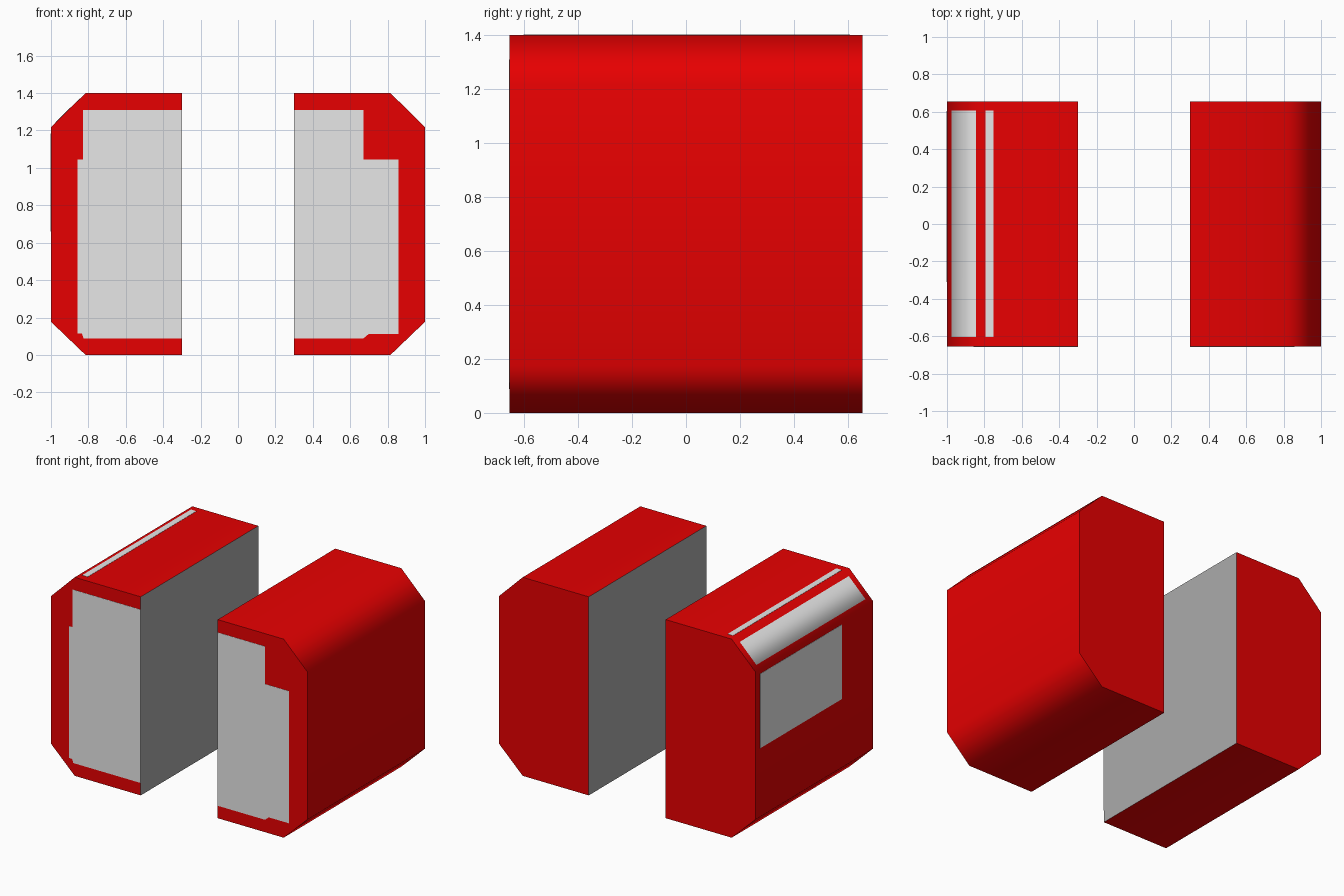
import bpy, bmesh, math
from mathutils import Vector

if "Cube" in bpy.data.objects:
    bpy.data.objects.remove(bpy.data.objects["Cube"])

D, T = 0.655, 0.0015      # half depth, plate thickness


def material(name, rgb):
    m = bpy.data.materials.new(name)
    m.diffuse_color = (*rgb, 1)
    m.use_nodes = True
    m.node_tree.nodes["Principled BSDF"].inputs["Base Color"].default_value = m.diffuse_color
    return m


red = material("red", (0.8, 0.0, 0.0003))
grey = material("light grey", (0.8, 0.8, 0.8))
dark = material("mid grey", (0.41, 0.41, 0.41))


def prism(name, points, direction, mats):
    """Extrude a planar outline along a direction into a closed solid."""
    bm = bmesh.new()
    face = bm.faces.new([bm.verts.new(p) for p in points])
    ext = bmesh.ops.extrude_face_region(bm, geom=[face], use_keep_orig=True)
    moved = [g for g in ext["geom"] if isinstance(g, bmesh.types.BMVert)]
    bmesh.ops.translate(bm, verts=moved, vec=Vector(direction))
    bmesh.ops.recalc_face_normals(bm, faces=bm.faces)
    me = bpy.data.meshes.new(name)
    bm.to_mesh(me)
    bm.free()
    for m in mats:
        me.materials.append(m)
    ob = bpy.data.objects.new(name, me)
    bpy.context.collection.objects.link(ob)
    return ob


# Two chamfered half shells, darker grey on the faces that look at each other
half = [(0.30, 0), (0.815, 0), (1, 0.177), (1, 1.218), (0.815, 1.4), (0.30, 1.4)]
for name, s in (("left_shell", -1), ("right_shell", 1)):
    ob = prism(name, [(s * x, -D, z) for x, z in half], (0, 2 * D, 0), [red, dark])
    for p in ob.data.polygons:
        p.material_index = 1 if p.normal.x * s < -0.9 else 0
    bpy.ops.object.select_all(action='DESELECT')
    ob.select_set(True)
    bpy.context.view_layer.objects.active = ob
    bpy.ops.object.shade_smooth_by_angle(angle=math.radians(50))
    wn = ob.modifiers.new("weighted_normals", 'WEIGHTED_NORMAL')
    wn.keep_sharp = True

# Stepped panels on the front
left = [(-0.30, 0.088), (-0.825, 0.088), (-0.835, 0.115), (-0.857, 0.115),
        (-0.857, 1.045), (-0.83, 1.045), (-0.83, 1.31), (-0.30, 1.31)]
right = [(0.30, 0.088), (0.67, 0.088), (0.70, 0.113), (0.858, 0.113),
         (0.858, 1.045), (0.67, 1.045), (0.67, 1.31), (0.30, 1.31)]
for name, pts in (("left_front_panel", left), ("right_front_panel", right)):
    prism(name, [(x, -D, z) for x, z in pts], (0, -T, 0), [grey])


# Panels on the top, chamfer and outer side of the left shell
def strip(name, a, b, y0, y1, normal):
    pts = [(a[0], y0, a[1]), (b[0], y0, b[1]), (b[0], y1, b[1]), (a[0], y1, a[1])]
    return prism(name, pts, Vector(normal).normalized() * T, [grey])


def chamfer(x):
    return (x, 1.218 + (x + 1) * 0.182 / 0.185)


strip("top_stripe", (-0.793, 1.4), (-0.75, 1.4), -0.603, 0.608, (0, 0, 1))
strip("side_panel", (-1, 0.66), (-1, 1.185), -0.31, 0.603, (-1, 0, 0))
panel = strip("chamfer_panel", chamfer(-0.975), chamfer(-0.845), -0.605, 0.608,
              (-0.182, 0, 0.185))

# The chamfer panel follows the soft shading of the shell beneath it
me = panel.data
me.shade_smooth()
normals = []
for loop in me.loops:
    t = (me.vertices[loop.vertex_index].co.x + 1) / 0.185
    normals.append(Vector((t - 1, 0, t)).normalized())
me.normals_split_custom_set(normals)
